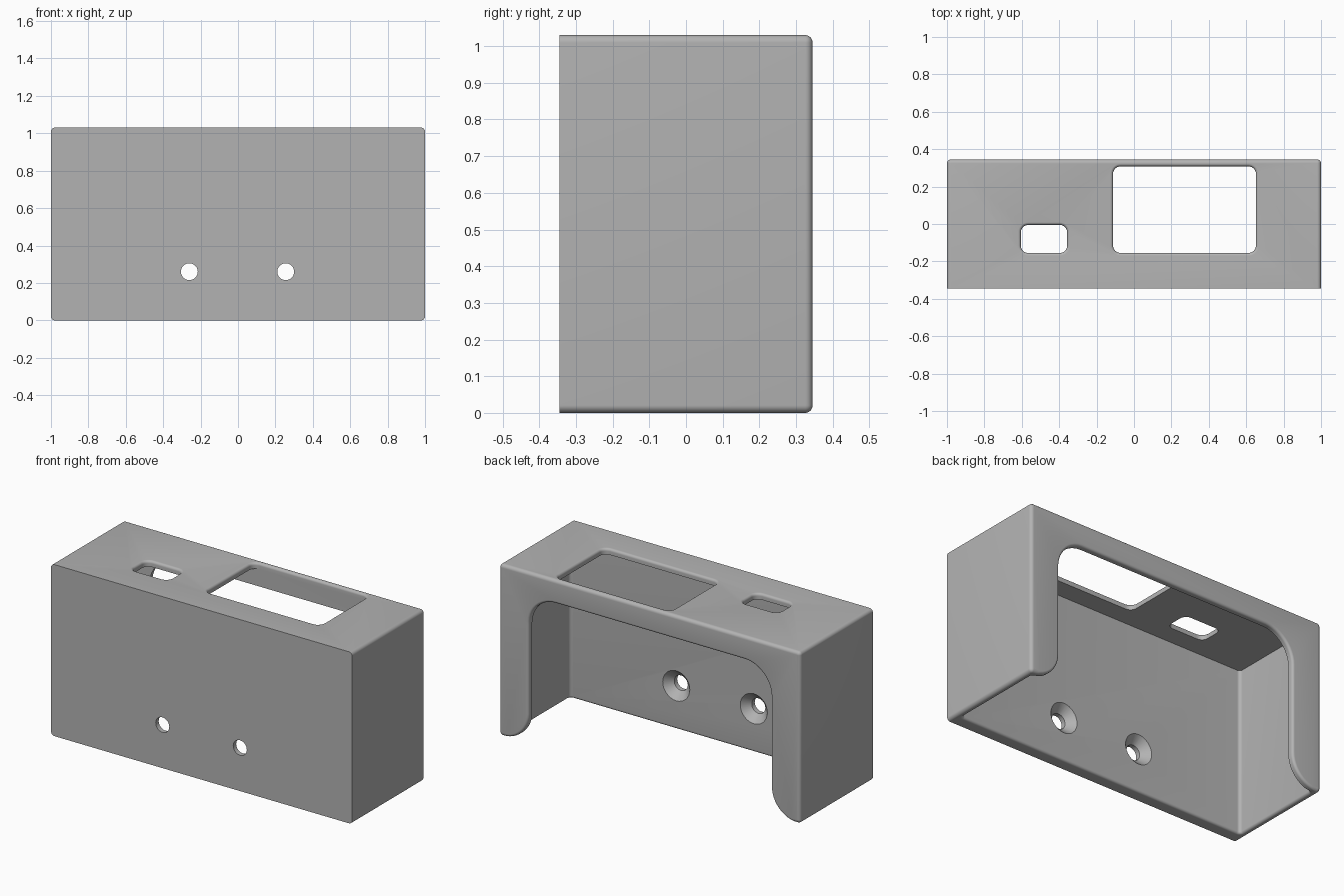
import bpy, bmesh
from math import sin, cos, pi, radians

if "Cube" in bpy.data.objects:
    bpy.data.objects.remove(bpy.data.objects["Cube"], do_unlink=True)

HX, HY, H = 1.0, 0.345, 1.03      # half width, half depth, height
BACK, FRONT, TOP = 0.31, -0.272, 0.995   # inner wall faces
ROUND = 0.02                      # outer edge rounding
SOFT = 0.015                      # rounding of openings


def arc(cx, cy, r, a0, a1, n=8):
    angles = [radians(a0 + (a1 - a0) * i / n) for i in range(n + 1)]
    return [(cx + r * cos(a), cy + r * sin(a)) for a in angles]


def rounded_rect(cx, cy, hx, hy, r, grow=0.0):
    """Rounded rectangle outline, offset outwards by grow."""
    ix, iy, r = hx - r, hy - r, r + grow
    points = []
    for sx, sy, a in ((1, 1, 0), (-1, 1, 90), (-1, -1, 180), (1, -1, 270)):
        points += arc(cx + sx * ix, cy + sy * iy, r, a, a + 90)
    return points


def arch(grow=0.0, half=0.805, foot=0.175, top=0.89, r=0.18):
    """Arched opening whose legs end in rounded feet."""
    side = [(half + foot, -0.1)]
    side += arc(half + foot, foot, foot - grow, 270, 180, 12)
    side += arc(half - r, top - r, r + grow, 0, 90, 12)
    return side + [(-x, z) for x, z in reversed(side)]


def loft(name, layers, axis):
    """Join equal outlines placed at depths along an axis into a solid."""
    bm = bmesh.new()
    rings = []
    for outline, d in layers:
        rings.append([bm.verts.new((u, d, v) if axis == "y" else (u, v, d))
                      for u, v in outline])
    n = len(rings[0])
    for a, b in zip(rings, rings[1:]):
        for i in range(n):
            j = (i + 1) % n
            bm.faces.new((a[i], a[j], b[j], b[i]))
    bm.faces.new(rings[0])
    bm.faces.new(rings[-1])
    bmesh.ops.recalc_face_normals(bm, faces=bm.faces)
    mesh = bpy.data.meshes.new(name)
    bm.to_mesh(mesh)
    bm.free()
    obj = bpy.data.objects.new(name, mesh)
    bpy.context.collection.objects.link(obj)
    return obj


def flared(outline, inner, surface, axis):
    """Cutter that widens in a quarter round where it meets the surface."""
    s = 1 if surface > inner else -1
    layers = [(outline(0.0), inner)]
    for i in range(7):
        t = i / 6 * pi / 2
        layers.append((outline(SOFT * (1 - cos(t))),
                       surface - s * SOFT * (1 - sin(t))))
    layers.append((outline(SOFT), surface + s * 0.1))
    return loft("cutter", layers, axis)


# Outer body: sharp front edge, rounded back edges
def shell(grow):
    return rounded_rect(0, H / 2, HX, H / 2, ROUND + 0.001, grow)


layers = [(shell(0), -HY)]
for i in range(7):
    t = i / 6 * pi / 2
    layers.append((shell(-ROUND * (1 - cos(t))), HY - ROUND * (1 - sin(t))))
body = loft("wall_mount_housing", layers, "y")

# Hollow inside, open at the bottom
cutters = [flared(lambda g: rounded_rect(0, (BACK + FRONT) / 2, 0.96,
                                         (BACK - FRONT) / 2, 0.02, g),
                  TOP, 0.0, "z")]
# Arched back opening
cutters.append(flared(arch, 0.29, HY, "y"))
# Large and small windows in the top
for x0, x1, y0, y1 in ((-0.112, 0.652, -0.155, 0.308),
                       (-0.605, -0.357, -0.155, -0.005)):
    cutters.append(flared(
        lambda g: rounded_rect((x0 + x1) / 2, (y0 + y1) / 2,
                               (x1 - x0) / 2, (y1 - y0) / 2, 0.04, g),
        0.96, H, "z"))
# Countersunk screw holes in the front wall
for x in (-0.26, 0.255):
    steps = ((-0.4, 0.045), (-0.317, 0.045), (FRONT, 0.09), (-0.262, 0.1))
    cutters.append(loft("cutter", [(arc(x, 0.26, r, 0, 348.75, 31), y)
                                   for y, r in steps], "y"))

bpy.context.view_layer.objects.active = body
body.select_set(True)
for cutter in cutters:
    mod = body.modifiers.new("cut", "BOOLEAN")
    mod.operation = "DIFFERENCE"
    mod.solver = "EXACT"
    mod.object = cutter
    bpy.ops.object.modifier_apply(modifier=mod.name)
    bpy.data.objects.remove(cutter, do_unlink=True)

# Plain grey plastic
grey = bpy.data.materials.new("grey_plastic")
grey.use_nodes = True
colour = (0.45, 0.45, 0.45, 1.0)
grey.diffuse_color = colour
grey.node_tree.nodes["Principled BSDF"].inputs["Base Color"].default_value = colour
body.data.materials.clear()
body.data.materials.append(grey)
for face in body.data.polygons:
    face.material_index = 0

bpy.ops.object.shade_smooth_by_angle(angle=radians(30))
